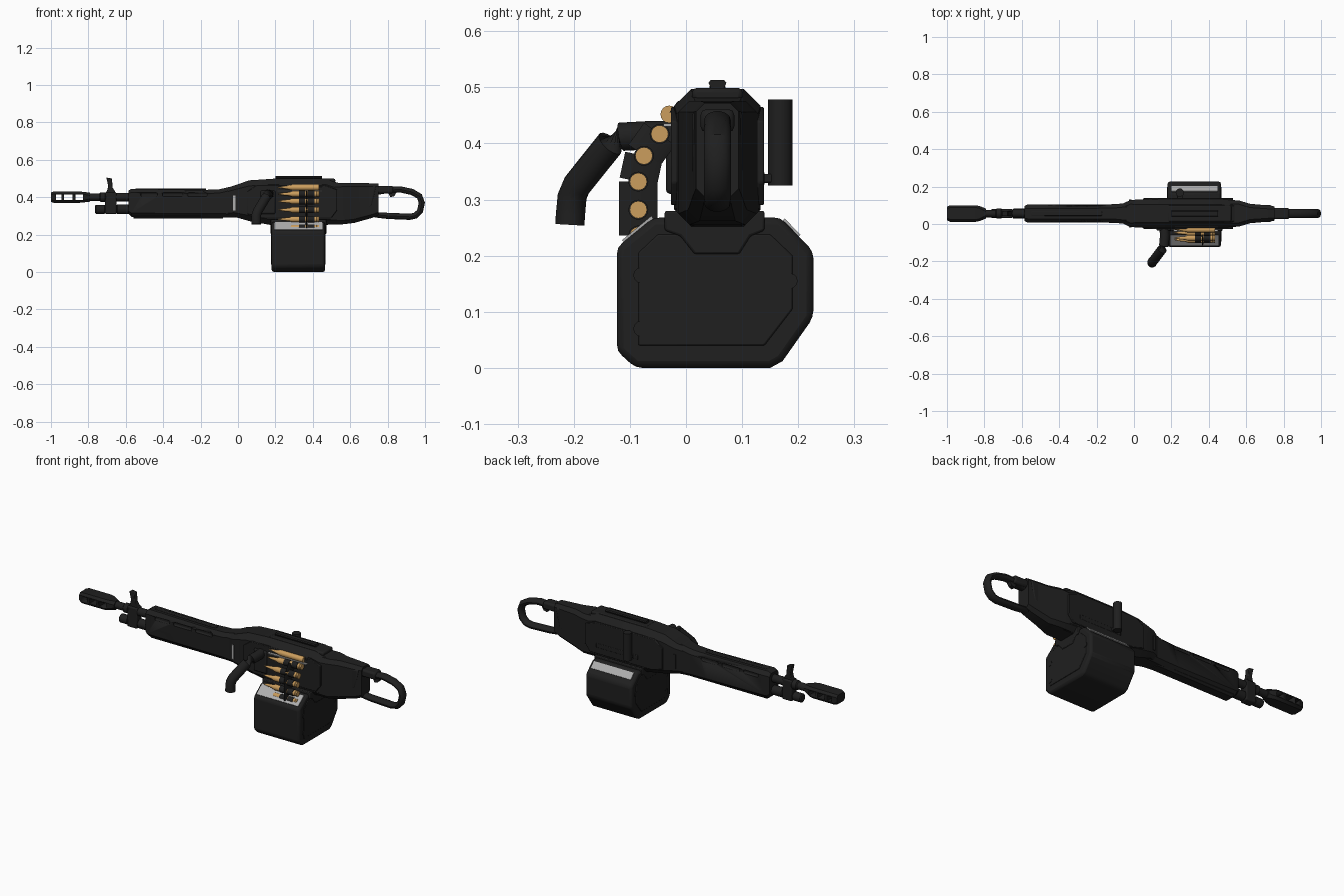
import bpy, bmesh, math
from mathutils import Vector

if "Cube" in bpy.data.objects:
    bpy.data.objects.remove(bpy.data.objects["Cube"])


def material(name, r, g, b):
    m = bpy.data.materials.new(name)
    m.diffuse_color = (r, g, b, 1)
    m.use_nodes = True
    m.node_tree.nodes["Principled BSDF"].inputs["Base Color"].default_value = m.diffuse_color
    return m


BLACK = material("matte black", 0.014, 0.014, 0.014)
BRASS = material("brass", 0.60, 0.34, 0.11)
GREY = material("pale grey", 0.42, 0.42, 0.42)
CY = 0.056  # centre line of the body


def finish(bm, name, mat, bevel=0.0, smooth=True):
    bmesh.ops.recalc_face_normals(bm, faces=bm.faces)
    me = bpy.data.meshes.new(name)
    bm.to_mesh(me)
    bm.free()
    me.materials.append(mat)
    ob = bpy.data.objects.new(name, me)
    bpy.context.collection.objects.link(ob)
    if bevel:
        mod = ob.modifiers.new("bevel", "BEVEL")
        mod.width, mod.segments, mod.limit_method = bevel, 2, "ANGLE"
    if smooth:
        bpy.ops.object.select_all(action="DESELECT")
        ob.select_set(True)
        bpy.context.view_layer.objects.active = ob
        bpy.ops.object.shade_smooth_by_angle(angle=math.radians(35))
    return ob


def skin(name, rings, mat=BLACK, bevel=0.0, closed=False):
    """Join equal-sized rings of points into one surface."""
    bm = bmesh.new()
    vs = [[bm.verts.new(p) for p in r] for r in rings]
    n = len(vs[0])
    pairs = list(zip(vs, vs[1:])) + ([(vs[-1], vs[0])] if closed else [])
    for a, b in pairs:
        for i in range(n):
            bm.faces.new((a[i], a[(i + 1) % n], b[(i + 1) % n], b[i]))
    if not closed:
        bm.faces.new(vs[0])
        bm.faces.new(vs[-1])
    return finish(bm, name, mat, bevel)


def loft(name, stations, bevel=0.0, cy=CY):
    """Chamfered sections along x: (x, bottom, top, half width, chamfer)."""
    rings = []
    for x, lo, hi, w, c in stations:
        half = [(w - c, lo), (w, lo + c), (w, hi - c), (w - c, hi)]
        pts = half + [(-y, z) for y, z in reversed(half)]
        rings.append([(x, cy + y, z) for y, z in pts])
    return skin(name, rings, bevel=bevel)


def prism(name, pts, axis, lo, hi, mat=BLACK, bevel=0.0):
    put = (lambda p, t: (t, p[0], p[1])) if axis == "x" else (lambda p, t: (p[0], t, p[1]))
    return skin(name, [[put(p, t) for p in pts] for t in (lo, hi)], mat, bevel)


def box(name, x, y, z, mat=BLACK, bevel=0.0):
    return prism(name, [(y[0], z[0]), (y[1], z[0]), (y[1], z[1]), (y[0], z[1])],
                 "x", x[0], x[1], mat, bevel)


def lathe_x(name, profile, y, z, mat=BLACK, n=20):
    return skin(name, [[(x, y + r * math.cos(math.tau * i / n), z + r * math.sin(math.tau * i / n))
                        for i in range(n)] for x, r in profile], mat)


def tube(name, path, ry, rz=None, closed=False, n=14):
    """Sweep an oval along a path; ry is its sideways and rz its in-plane radius."""
    rz = rz or ry
    path = [Vector(p) for p in path]
    rings = []
    for i, p in enumerate(path):
        prev = path[i - 1] if closed or i else p
        nxt = path[(i + 1) % len(path)] if closed or i < len(path) - 1 else p
        t = (nxt - prev).normalized()
        ref = Vector((0, 1, 0)) if abs(t.y) < 0.8 else Vector((1, 0, 0))
        v = t.cross(ref).normalized()
        u = v.cross(t)
        rings.append([p + u * ry * math.cos(math.tau * k / n) + v * rz * math.sin(math.tau * k / n)
                      for k in range(n)])
    return skin(name, rings, closed=closed)


def cut(ob, cutter):
    cutter.hide_render = True
    cutter.hide_viewport = True
    mod = ob.modifiers.new("cut", "BOOLEAN")
    mod.object, mod.solver = cutter, "EXACT"


# Muzzle brake with three windows straight through it
brake = loft("muzzle_brake", [(-1, .375, .425, .036, .012), (-.985, .37, .43, .044, .012),
                              (-.845, .37, .43, .044, .012), (-.825, .372, .428, .040, .012),
                              (-.79, .376, .424, .026, .016)])
for i, (a, b) in enumerate([(-.972, -.945), (-.93, -.885), (-.87, -.83)]):
    cut(brake, box(f"window_cutter_{i}", (a, b), (-.1, .2), (.386, .414)))

# Barrel, gas tube and their clamps
lathe_x("barrel", [(-.82, .02), (-.74, .02), (-.735, .026), (-.71, .026), (-.705, .022), (-.5, .022)], CY, .4)
lathe_x("gas_tube", [(-.765, .018), (-.76, .024), (-.715, .024), (-.71, .02), (-.65, .02),
                     (-.645, .026), (-.5, .026)], CY, .335)
box("barrel_clamp", (-.71, -.65), (CY - .024, CY + .024), (.31, .425), bevel=.006)

# Front sight
prism("front_sight", [(-.715, .41), (-.645, .41), (-.66, .435), (-.67, .45), (-.674, .5),
                      (-.704, .505), (-.694, .46), (-.7, .435)], "y", CY - .014, CY + .014, bevel=.003)

# Handguard with vent slots on both sides
guard = loft("handguard", [(-.585, .31, .435, .04, .015), (-.57, .295, .445, .048, .02),
                           (-.2, .292, .438, .048, .02), (-.1, .292, .442, .05, .02),
                           (0, .29, .465, .06, .02)])
for s in (-1, 1):
    for a, b in [(-.52, -.43), (-.405, -.295), (-.27, -.165)]:
        y = CY + s * .048
        cut(guard, box("vent_cutter", (a, b), (y - .01, y + .01), (.404, .424), bevel=.006))
box("handguard_rail", (-.55, -.17), (CY - .012, CY + .012), (.43, .447), bevel=.004)
loft("handguard_lower", [(-.56, .287, .33, .034, .01), (-.08, .287, .33, .034, .01)])

# Receiver, stock and side plates
loft("receiver", [(-.07, .295, .445, .048, .02), (-.02, .295, .462, .072, .022), (.06, .272, .49, .077, .03),
                  (.17, .252, .497, .077, .03), (.47, .252, .497, .077, .03), (.54, .255, .475, .07, .03)])
loft("stock", [(.46, .255, .475, .075, .025), (.56, .255, .476, .07, .02), (.62, .262, .476, .052, .02),
               (.72, .29, .474, .043, .018), (.752, .305, .472, .038, .015)])
prism("stock_cheek", [(.34, .3), (.4, .27), (.57, .27), (.72, .35), (.74, .46), (.6, .46), (.34, .4)],
      "y", CY - .045, CY + .045, bevel=.01)
for s, tag in ((-1, "right"), (1, "left")):
    y = CY + s * .077
    prism("receiver_plate_" + tag, [(.05, .31), (.12, .29), (.5, .29), (.53, .33), (.53, .44), (.46, .465),
                                    (.1, .465), (.05, .43)], "y", y - .006, y + .006, bevel=.003)
    box("vent_insert_" + tag, (-.026, -.014), (CY + s * .071 - .004, CY + s * .071 + .004),
        (.33, .41), GREY if s < 0 else BLACK)

# Top cover and carry rail
box("top_cover", (.18, .52), (CY - .045, CY + .045), (.475, .499), bevel=.008)
prism("top_rail", [(CY - .01, .495), (CY + .01, .495), (CY + .016, .508), (CY + .012, .513),
                   (CY - .012, .513), (CY - .016, .508)], "x", .2, .45)

# Rear loop grip with trigger tab
tube("loop_grip", [(.74, CY, .425), (.8, CY, .438), (.87, CY, .441), (.93, CY, .428), (.97, CY, .405),
                   (.983, CY, .37), (.973, CY, .325), (.95, CY, .302), (.92, CY, .295), (.8, CY, .3),
                   (.74, CY, .305), (.725, CY, .36)], .024, .017, True)
box("loop_root", (.72, .83), (CY - .03, CY + .03), (.42, .461), bevel=.01)
prism("trigger_tab", [(.8, .43), (.85, .43), (.835, .405), (.815, .4)], "y", CY - .012, CY + .012)

# Bent side handle
tube("side_handle", [(.16, 0, .415), (.165, -.06, .415), (.16, -.115, .412), (.15, -.135, .4),
                     (.105, -.195, .325), (.098, -.203, .305), (.097, -.206, .272), (.097, -.207, .255)],
     .026)
box("handle_mount", (.12, .2), (-.036, .0), (.31, .435), bevel=.008)

# Charging post on the far side
bm = bmesh.new()
bmesh.ops.create_cone(bm, cap_ends=True, segments=20, radius1=.022, radius2=.022, depth=.153)
bmesh.ops.translate(bm, verts=bm.verts, vec=(.245, .168, .4015))
finish(bm, "charging_post", BLACK)
box("post_arm", (.23, .26), (.11, .165), (.33, .346), bevel=.003)
box("post_track", (.2, .46), (.125, .14), (.325, .35), bevel=.003)

# Ammunition box with raised panels and collar
prism("ammo_box", [(-.123, .03), (-.09, 0), (.15, 0), (.172, .012), (.227, .09), (.227, .208), (.168, .268),
                   (-.058, .268), (-.123, .215)], "x", .18, .465, bevel=.012)
panel = [(-.085, .04), (.14, .04), (.19, .105), (.19, .2), (.15, .238), (-.05, .238), (-.085, .205)]
prism("box_panel_right", panel, "x", .46, .468, bevel=.003)
prism("box_panel_left", panel, "x", .177, .185, bevel=.003)
for y, z in [(-.08, .07), (-.08, .165), (.185, .155)]:
    lathe_x("panel_stud", [(.176, .014), (.469, .014)], y, z, n=12)
prism("box_collar", [(.015, .203), (.095, .203), (.115, .235), (.14, .245), (.14, .28), (-.038, .28),
                     (-.038, .245), (-.01, .235)], "x", .175, .472, bevel=.004)

# Pale strips along the sloping shoulders of the box
def strip(name, a, b, x0, x1):
    a, b = Vector(a), Vector(b)
    d = (b - a).normalized()
    n = Vector((-d.y, d.x)) * .003
    prism(name, [a - n, b - n, b + n, a + n], "x", x0, x1, GREY)


strip("shoulder_strip_rear", (.174, .264), (.202, .235), .2, .447)
strip("shoulder_strip_front", (-.06, .2685), (-.112, .2255), .195, .452)
box("feed_tray", (.21, .45), (-.04, .0), (.43, .436), GREY)
prism("feed_hook", [(-.03, .455), (-.01, .455), (0, .48), (-.015, .475)], "x", .22, .45)

# Belt of rounds with black links
BELT = [(-.047, .417), (-.075, .378), (-.085, .332), (-.085, .282), (-.085, .236)]
for i, (y, z) in enumerate(BELT):
    lathe_x(f"round_{i}", [(.215, .001), (.235, .006), (.262, .009), (.275, .010), (.29, .0155),
                           (.42, .0155), (.423, .013), (.427, .0155), (.432, .0155)], y, z, BRASS, 16)
    for a, b in [(.325, .358), (.375, .408)]:
        lathe_x(f"link_{i}", [(a, .0178), (b, .0178)], y, z, n=16)
for i, ((y0, z0), (y1, z1)) in enumerate(zip(BELT, BELT[1:])):
    tube(f"link_bar_{i}", [(.367, y0, z0), (.367, y1, z1)], .034, .005, n=8)
lathe_x("feeding_round", [(.215, .001), (.262, .009), (.29, .0155), (.432, .0155)], -.03, .452, BRASS, 16)
